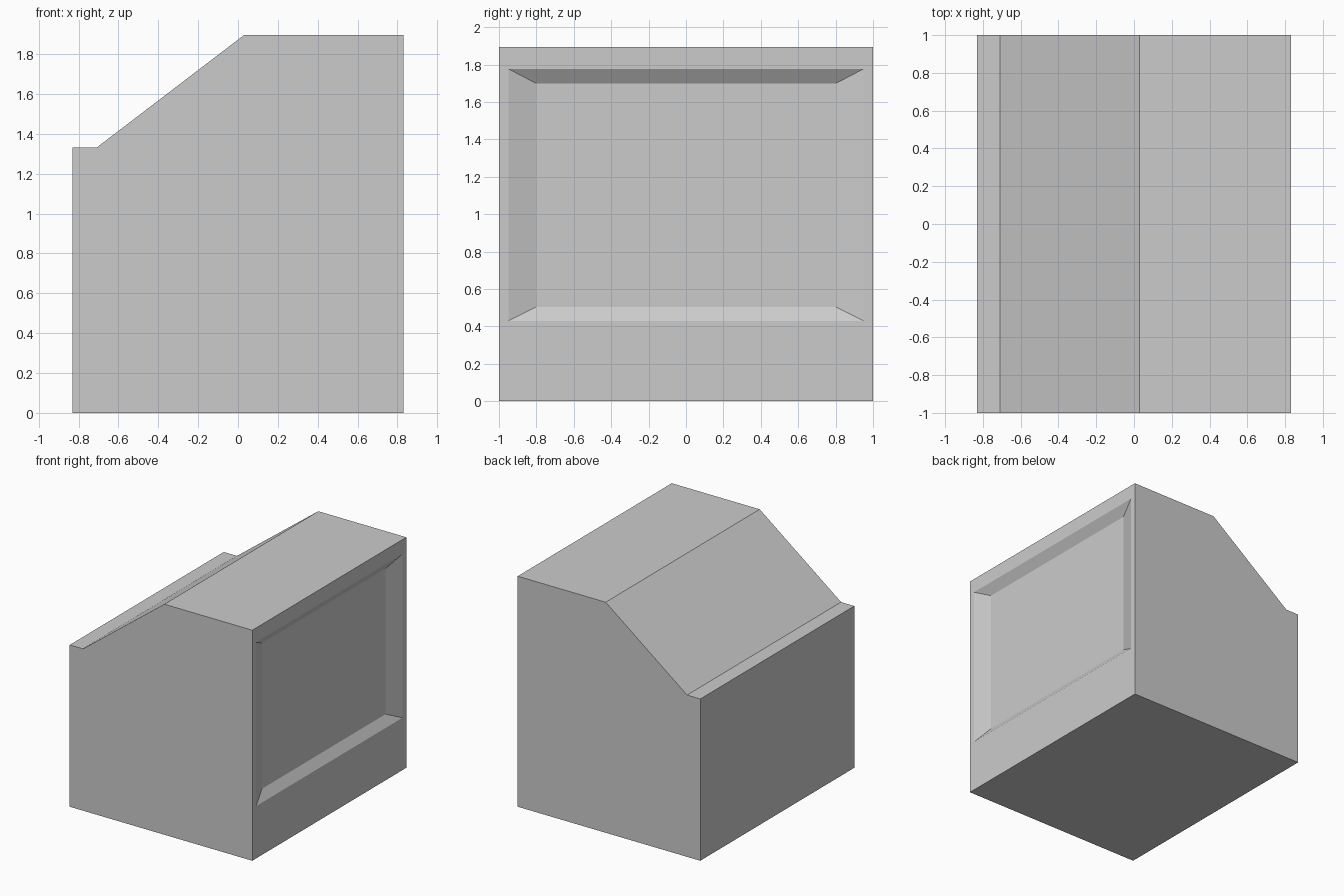
import bpy
import bmesh

if "Cube" in bpy.data.objects:
    bpy.data.objects.remove(bpy.data.objects["Cube"])

HALF_Y = 1.0
FRONT_X = 0.83

# Side silhouette (x, z): first and last points bound the screen face
PROFILE = [(FRONT_X, 0), (-FRONT_X, 0), (-FRONT_X, 1.33),
           (-0.71, 1.33), (0.03, 1.895), (FRONT_X, 1.895)]

bm = bmesh.new()


def screen_ring(x, half_y, z0, z1):
    """Rectangle of vertices facing +x."""
    return [bm.verts.new((x, y, z)) for y, z in
            ((-half_y, z0), (half_y, z0), (half_y, z1), (-half_y, z1))]


def bridge(a, b):
    for i in range(4):
        j = (i + 1) % 4
        bm.faces.new((a[i], a[j], b[j], b[i]))


# Cabinet shell: both sides and the walls between them, open on the screen side
left = [bm.verts.new((x, -HALF_Y, z)) for x, z in PROFILE]
right = [bm.verts.new((x, HALF_Y, z)) for x, z in PROFILE]
bm.faces.new(left)
bm.faces.new(right)
for i in range(len(PROFILE) - 1):
    bm.faces.new((left[i], left[i + 1], right[i + 1], right[i]))

# Screen side: flat frame, sloped bezel and sunken screen
rim = [left[0], right[0], right[-1], left[-1]]
bezel_outer = screen_ring(FRONT_X, 0.95, 0.43, 1.777)
bezel_inner = screen_ring(FRONT_X - 0.05, 0.803, 0.503, 1.70)
bridge(rim, bezel_outer)
bridge(bezel_outer, bezel_inner)
bm.faces.new(bezel_inner)

bmesh.ops.recalc_face_normals(bm, faces=bm.faces)
mesh = bpy.data.meshes.new("monitor_cabinet")
bm.to_mesh(mesh)
bm.free()
bpy.context.collection.objects.link(bpy.data.objects.new("monitor_cabinet", mesh))
